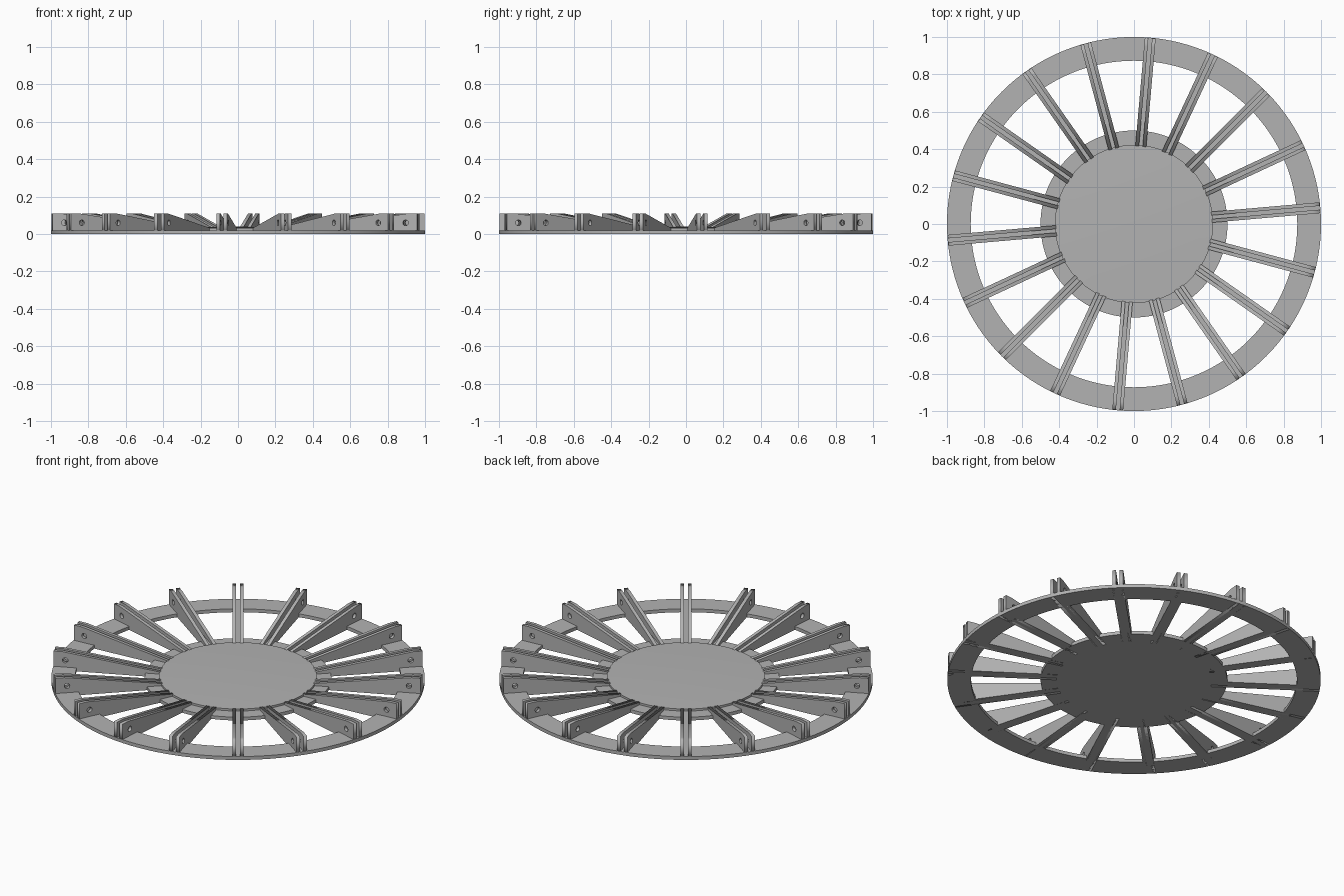
import bpy, bmesh
from math import cos, sin, pi, radians
from mathutils import Matrix, Vector

SPOKES = 18
BASE = 0.02      # thickness of the flat base
GAP = 0.010      # half of the slot between the two walls
WALL = 0.019     # wall thickness

cube = bpy.data.objects.get("Cube")
if cube:
    bpy.data.objects.remove(cube, do_unlink=True)

grey = bpy.data.materials.new("plain_grey")
grey.use_nodes = True
colour = (0.45, 0.45, 0.45, 1)
grey.diffuse_color = colour
grey.node_tree.nodes["Principled BSDF"].inputs["Base Color"].default_value = colour


def add_object(name, mesh, matrix=None):
    obj = bpy.data.objects.new(name, mesh)
    bpy.context.collection.objects.link(obj)
    if matrix:
        obj.matrix_world = matrix
    return obj


def lathe(name, profile, steps=128, closed=False):
    """Spin an (r, z) profile around the z axis."""
    bm = bmesh.new()
    verts = [bm.verts.new((r, 0, z)) for r, z in profile]
    edges = [bm.edges.new(pair) for pair in zip(verts, verts[1:])]
    if closed:
        edges.append(bm.edges.new((verts[-1], verts[0])))
    bmesh.ops.spin(bm, geom=verts + edges, cent=(0, 0, 0), axis=(0, 0, 1),
                   angle=2 * pi, steps=steps, use_duplicate=False)
    bmesh.ops.remove_doubles(bm, verts=bm.verts, dist=0.0002)
    bmesh.ops.recalc_face_normals(bm, faces=bm.faces)
    mesh = bpy.data.meshes.new(name)
    bm.to_mesh(mesh)
    bm.free()
    mesh.materials.append(grey)
    obj = add_object(name, mesh)
    bpy.ops.object.select_all(action='DESELECT')
    obj.select_set(True)
    bpy.context.view_layer.objects.active = obj
    bpy.ops.object.shade_smooth_by_angle(angle=radians(25))
    return obj


# Outer ring
lathe("outer_ring", [(0.873, 0), (1, 0), (1, BASE), (0.873, BASE)], closed=True)

# Stepped hub with a very shallow domed top
rim, rim_z, rise = 0.423, 0.032, 0.007
dome = [(rim * (1 - i / 6), rim_z + rise * (1 - (1 - i / 6) ** 2)) for i in range(7)]
lathe("hub", [(0, 0), (0.5, 0), (0.5, BASE), (rim, BASE)] + dome)

# Wall outline with a round bolt hole, filled and extruded
curve = bpy.data.curves.new("wall_outline", 'CURVE')
curve.dimensions = '2D'
curve.fill_mode = 'BOTH'
curve.extrude = WALL / 2
outline = [(0.415, 0), (0.998, 0), (0.998, 0.11), (0.95, 0.11), (0.415, 0.032)]
hole = [(0.935 + 0.015 * cos(a * pi / 12), 0.06 + 0.015 * sin(a * pi / 12))
        for a in range(24)]
for points in (outline, hole):
    spline = curve.splines.new('POLY')
    spline.points.add(len(points) - 1)
    for point, (x, y) in zip(spline.points, points):
        point.co = (x, y, 0, 1)
    spline.use_cyclic_u = True
helper = add_object("wall_helper", curve)
bpy.context.view_layer.update()
wall_mesh = bpy.data.meshes.new_from_object(
    helper.evaluated_get(bpy.context.evaluated_depsgraph_get()))
bpy.data.objects.remove(helper, do_unlink=True)
wall_mesh.materials.clear()
wall_mesh.materials.append(grey)
wall_mesh.transform(Matrix.Rotation(pi / 2, 4, 'X'))

# Floor strip joining hub and ring under each pair of walls
bm = bmesh.new()
bmesh.ops.create_cube(bm, size=1)
bmesh.ops.scale(bm, vec=Vector((0.48, 2 * (GAP + WALL) - 0.002, BASE)), verts=bm.verts)
bmesh.ops.translate(bm, vec=Vector((0.68, 0, BASE / 2)), verts=bm.verts)
floor_mesh = bpy.data.meshes.new("spoke_floor")
bm.to_mesh(floor_mesh)
bm.free()
floor_mesh.materials.append(grey)

# Repeat the spokes around the hub
for i in range(SPOKES):
    turn = Matrix.Rotation(radians(5 + i * 360 / SPOKES), 4, 'Z')
    add_object(f"spoke_floor_{i + 1}", floor_mesh, turn)
    for side, label in ((1, "left"), (-1, "right")):
        shift = Matrix.Translation((0, side * (GAP + WALL / 2), 0))
        add_object(f"spoke_wall_{label}_{i + 1}", wall_mesh, turn @ shift)
